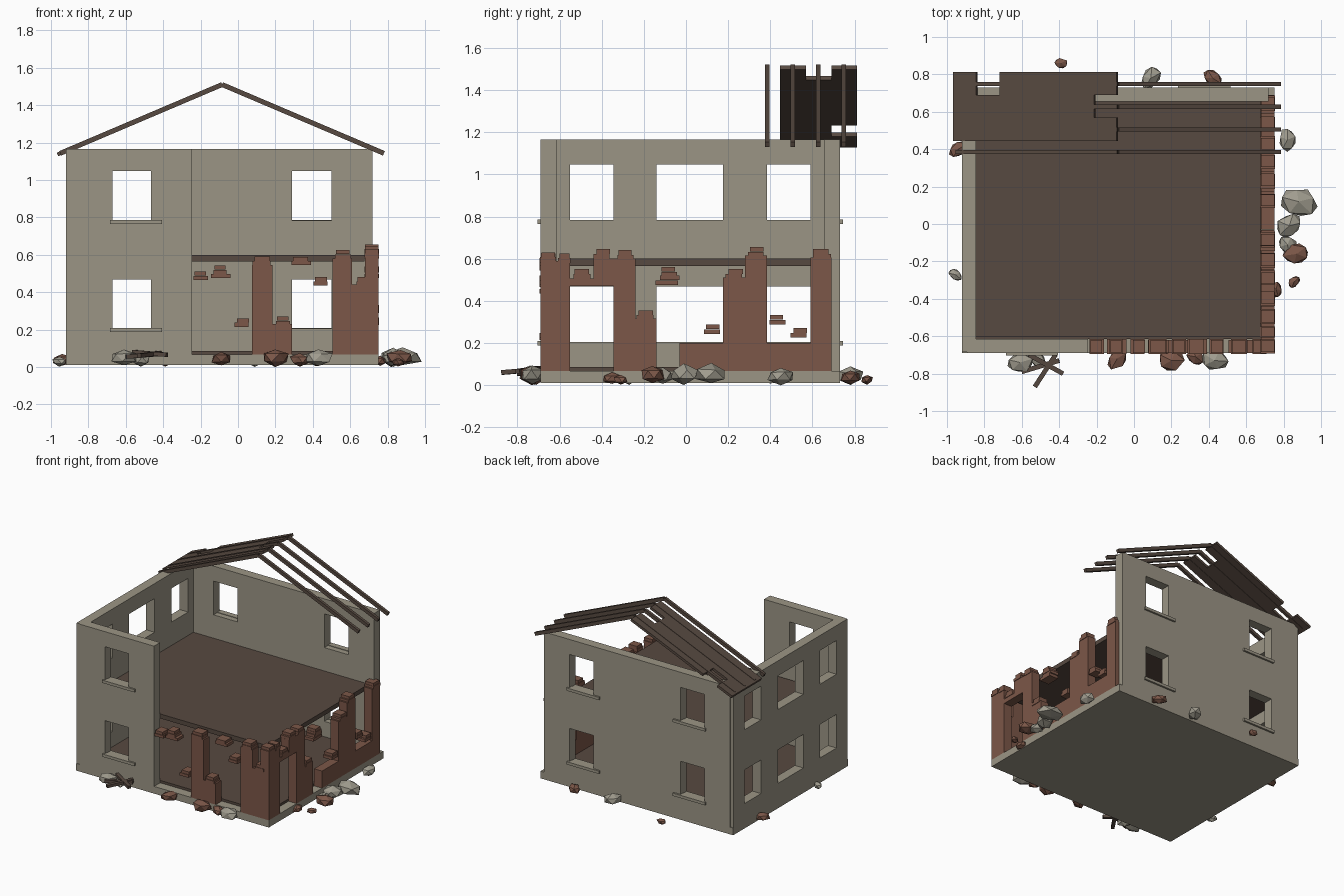
import bpy, bmesh, math, random
from mathutils import Vector, Matrix

random.seed(4)
cube = bpy.data.objects.get("Cube")
if cube:
    bpy.data.objects.remove(cube, do_unlink=True)


def material(name, *rgb):
    mat = bpy.data.materials.new(name)
    mat.use_nodes = True
    mat.diffuse_color = (*rgb, 1)
    mat.node_tree.nodes["Principled BSDF"].inputs["Base Color"].default_value = (*rgb, 1)
    return mat


plaster = material("plaster", .33, .3, .235)
brick = material("brick", .2, .095, .065)
wood = material("dark wood", .095, .067, .052)
stone = material("pale stone", .35, .33, .27)


def finish(bm, name, mat):
    bmesh.ops.recalc_face_normals(bm, faces=bm.faces)
    mesh = bpy.data.meshes.new(name)
    bm.to_mesh(mesh)
    bm.free()
    mesh.materials.append(mat)
    obj = bpy.data.objects.new(name, mesh)
    bpy.context.collection.objects.link(obj)
    return obj


def add_box(bm, xs, ys, zs):
    """Add an axis-aligned box given its three ranges."""
    ranges = (xs, ys, zs)
    mid = Vector([sum(r) / 2 for r in ranges])
    size = [abs(r[1] - r[0]) for r in ranges]
    bmesh.ops.create_cube(bm, size=1, matrix=Matrix.Translation(mid) @ Matrix.Diagonal((*size, 1)))


def box(name, mat, xs, ys, zs):
    bm = bmesh.new()
    add_box(bm, xs, ys, zs)
    return finish(bm, name, mat)


def add_beam(bm, start, end, wide, thick):
    """Add a straight timber between two points."""
    start, end = Vector(start), Vector(end)
    along = end - start
    turn = along.to_track_quat('X', 'Z').to_matrix().to_4x4()
    size = Matrix.Diagonal((along.length, wide, thick, 1))
    bmesh.ops.create_cube(bm, size=1, matrix=Matrix.Translation((start + end) / 2) @ turn @ size)


def wall(name, span, windows, place, depth):
    """Grid of faces with the window cells left out, given thickness."""
    us = sorted({*span, *(u for w in windows for u in w)})
    zs = [BASE, *STOREYS[0], *STOREYS[1], WALL_TOP]
    bm = bmesh.new()
    for i in range(len(us) - 1):
        for j in range(len(zs) - 1):
            if (us[i], us[i + 1]) in windows and j in (1, 3):
                continue
            corners = ((i, j), (i + 1, j), (i + 1, j + 1), (i, j + 1))
            bm.faces.new([bm.verts.new(place(us[a], zs[b])) for a, b in corners])
    bmesh.ops.remove_doubles(bm, verts=bm.verts, dist=.001)
    grown = bmesh.ops.extrude_face_region(bm, geom=bm.faces[:])["geom"]
    moved = [v for v in grown if isinstance(v, bmesh.types.BMVert)]
    bmesh.ops.translate(bm, verts=moved, vec=depth)
    return finish(bm, name, plaster)


BASE, WALL_TOP, THICK = .066, 1.165, .075
STOREYS = ((.205, .468), (.783, 1.047))
LEFT, RIGHT, FRONT, BACK = -.92, .75, -.69, .73

# Foundation and floors
box("foundation", plaster, (LEFT, RIGHT), (FRONT, BACK), (.01, BASE))
box("ground_floor", wood, (-.845, .68), (-.615, .66), (.06, .085))
box("upper_floor", wood, (-.845, .675), (-.605, .66), (.565, .6))

# Plastered walls
west_window, east_window = (-.67, -.465), (.29, .5)
wall("left_wall", (FRONT + .005, BACK - .005),
     [(-.55, -.345), (-.14, .175), (.385, .59)],
     lambda u, z: (LEFT, u, z), (THICK, 0, 0))
wall("front_wall", (-.893, -.245), [west_window],
     lambda u, z: (u, FRONT, z), (0, THICK, 0))
wall("back_wall", (-.893, .72), [west_window, east_window],
     lambda u, z: (u, BACK, z), (0, -THICK, 0))

# Window sills
for storey, (bottom, top) in zip(("lower", "upper"), STOREYS):
    sill_z = (bottom - .018, bottom + .004)
    west, east = (-.685, -.406), (.235, .515)
    box(storey + "_front_sill", plaster, west, (FRONT - .014, FRONT + .03), sill_z)
    for side, span in (("left", west), ("right", east)):
        box(f"{storey}_back_{side}_sill", plaster, span, (BACK - .03, BACK + .014), sill_z)


# Ruined brick walls: columns as (start, end, height)
def on_front(span, zs, grow=0):
    return span, (FRONT - grow, FRONT + .07 + grow), zs


def on_right(span, zs, grow=0):
    return (RIGHT - .07 - grow, RIGHT + grow), span, zs


def brick_wall(name, put, columns):
    bm = bmesh.new()
    for start, end, height in columns:
        add_box(bm, *put((start, end), (BASE, height)))
    return bm


def add_bricks(bm, put, middle, bottom, courses=2, width=.075):
    """Stack of loose bricks, each course a little shifted."""
    for k in range(courses):
        shift = random.uniform(-.008, .008)
        half = width / 2 - .006 * k
        z = bottom + .023 * k
        add_box(bm, *put((middle + shift - half, middle + shift + half), (z, z + .022), .004 - .003 * k))


bm = brick_wall("front", on_front, [(.075, .185, .545), (.185, .29, .23), (.505, .61, .58), (.61, .69, .44)])
for middle, bottom, courses, width in (
        (-.195, .465, 2, .075), (-.09, .475, 1, .105), (-.09, .497, 2, .07),
        (.02, .215, 2, .075), (.235, .225, 2, .075), (.13, .545, 2, .095),
        (.342, .545, 1, .105), (.34, .565, 1, .08), (.448, .435, 2, .075),
        (.555, .58, 2, .085), (.665, .435, 2, .075)):
    add_bricks(bm, on_front, middle, bottom, courses, width)
finish(bm, "front_brick_wall", brick)

bm = brick_wall("right", on_right, [
    (FRONT, -.55, .59), (-.345, -.24, .6), (-.24, -.14, .315), (-.03, .175, .2),
    (.175, .28, .51), (.28, .385, .615), (.385, .59, .2), (.59, .69, .605)])
add_box(bm, *on_right((-.55, -.345), (.47, .505)))
add_box(bm, *on_right((-.44, -.345), (.505, .6)))
for middle, bottom, courses, width in (
        (-.65, .585, 2, .075), (-.58, .58, 2, .06), (-.5, .505, 2, .08),
        (-.395, .6, 2, .075), (-.29, .595, 2, .075), (-.19, .31, 2, .08),
        (-.085, .475, 2, .105), (-.085, .515, 2, .075), (.23, .505, 2, .08),
        (.33, .61, 2, .075), (.64, .6, 2, .085), (.125, .243, 2, .075),
        (.435, .288, 2, .075), (.537, .225, 2, .075)):
    add_bricks(bm, on_right, middle, bottom, courses, width)
finish(bm, "right_brick_wall", brick)

# Roof rafters
RIDGE_X, RIDGE_Z, SLOPE = -.085, 1.51, .425


def roof_point(x, y):
    return x, y, RIDGE_Z - SLOPE * abs(x - RIDGE_X)


bm = bmesh.new()
for row in range(4):
    y = .385 + .121 * row
    for eave in (-.95, .78):
        add_beam(bm, roof_point(RIDGE_X, y), roof_point(eave, y), .022, .026)
finish(bm, "roof_rafters", wood)

# Remaining roof boards on the left slope, broken at two spots
bm = bmesh.new()
for y0, y1, x0, x1 in ((.445, .57, -.965, -.09), (.57, .69, -.965, -.21),
                       (.69, .812, -.965, -.84), (.69, .812, -.715, -.09)):
    y = (y0 + y1) / 2
    add_beam(bm, roof_point(x0, y), roof_point(x1, y), y1 - y0, .02)
finish(bm, "roof_boards", wood)


# Rubble around the base
def rubble(name, mat, rocks):
    bm = bmesh.new()
    for x, y, radius in rocks:
        lump = bmesh.ops.create_icosphere(bm, subdivisions=1, radius=1)["verts"]
        spin = Matrix.Rotation(random.uniform(0, math.tau), 4, 'Z')
        tall = min(.05, radius * .6)
        for v in lump:
            v.co *= random.uniform(.82, 1.08)
        size = Matrix.Diagonal((radius, radius * .75, tall, 1))
        bmesh.ops.transform(bm, verts=lump, matrix=Matrix.Translation((x, y, tall + .002)) @ spin @ size)
    finish(bm, name, mat)


rubble("stone_rubble", stone, [
    (-.61, -.74, .08), (-.52, -.72, .06), (.88, .12, .11), (.83, -.01, .09),
    (.82, -.11, .07), (.82, .45, .07), (-.955, -.27, .045), (.43, -.73, .08), (.09, .78, .07)])
rubble("brick_rubble", brick, [
    (-.09, -.72, .07), (.2, -.73, .08), (.33, -.71, .06), (.87, -.16, .08),
    (.855, -.31, .04), (.76, -.35, .05), (-.39, .86, .04), (.42, .78, .06), (-.94, .4, .06)])

# Fallen planks by the front wall
bm = bmesh.new()
for start, end in (((-.53, -.87, .06), (-.42, -.7, .075)), ((-.38, -.8, .065), (-.56, -.7, .08)),
                   ((-.6, -.79, .055), (-.4, -.73, .07))):
    add_beam(bm, start, end, .025, .022)
finish(bm, "fallen_planks", wood)
